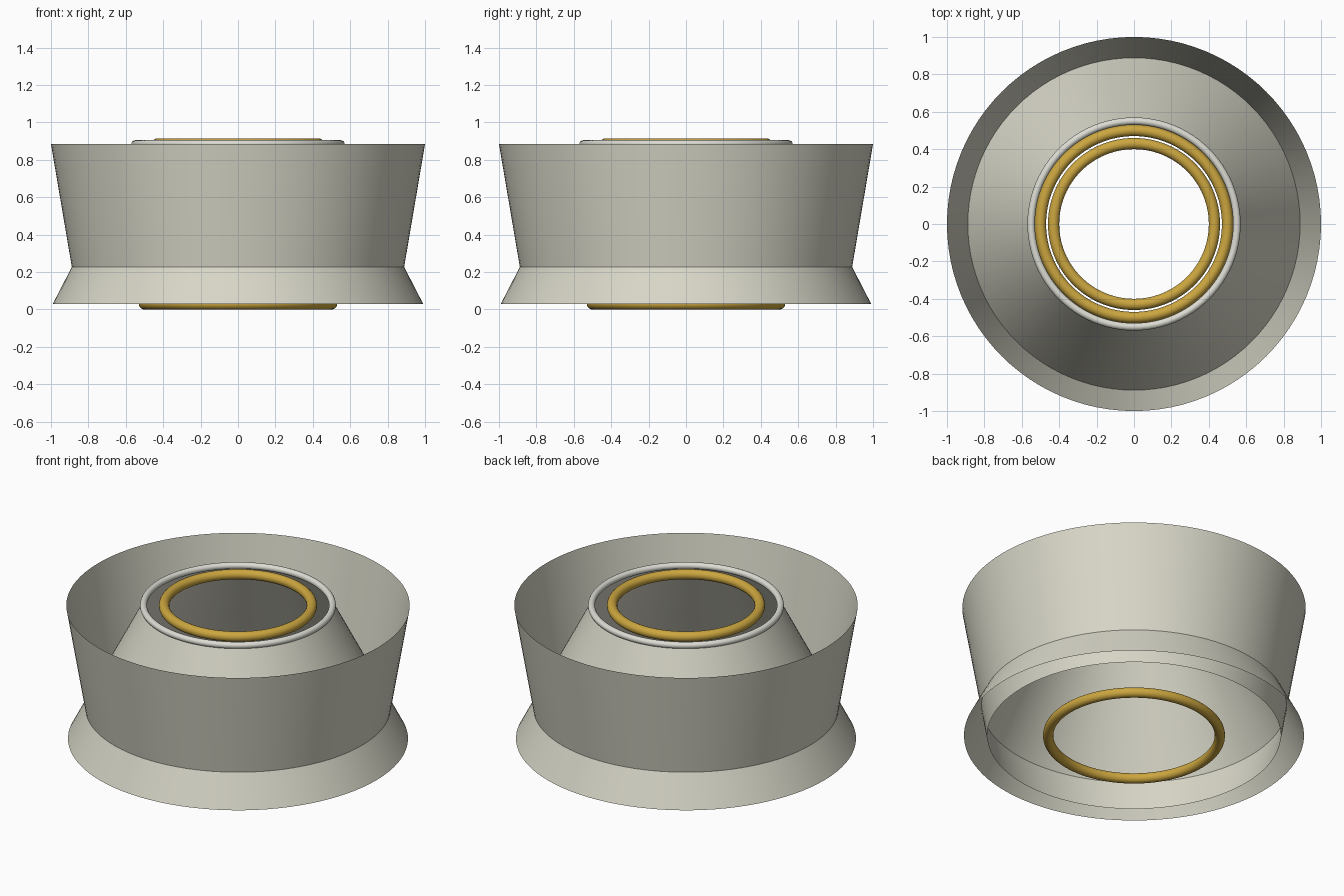
import bpy
import math

cube = bpy.data.objects.get("Cube")
if cube:
    bpy.data.objects.remove(cube, do_unlink=True)

SEGMENTS = 96
BASE_Z, RIM_Z = 0.03, 0.885


def make_material(name, rgb):
    mat = bpy.data.materials.new(name)
    mat.use_nodes = True
    colour = (*rgb, 1.0)
    mat.diffuse_color = colour
    bsdf = next(n for n in mat.node_tree.nodes if n.type == "BSDF_PRINCIPLED")
    bsdf.inputs["Base Color"].default_value = colour
    return mat


def finish(name, mat):
    obj = bpy.context.object
    obj.name = name
    obj.data.materials.append(mat)
    bpy.ops.object.shade_smooth_by_angle(angle=math.radians(40))
    return obj


def open_cone(name, bottom_radius, top_radius, mat):
    """Thin conical wall, open at both ends."""
    bpy.ops.mesh.primitive_cone_add(
        vertices=SEGMENTS, radius1=bottom_radius, radius2=top_radius,
        depth=RIM_Z - BASE_Z, end_fill_type="NOTHING",
        location=(0, 0, (RIM_Z + BASE_Z) / 2))
    return finish(name, mat)


def ring(name, radius, tube, z, mat):
    bpy.ops.mesh.primitive_torus_add(
        major_radius=radius, minor_radius=tube, major_segments=SEGMENTS,
        minor_segments=20, location=(0, 0, z))
    return finish(name, mat)


cream = make_material("warm cream", (0.68, 0.67, 0.57))
silver = make_material("pale silver", (0.72, 0.72, 0.66))
gold = make_material("gold", (0.60, 0.38, 0.05))

# Crossing conical walls
open_cone("inner_cone", 0.99, 0.55, cream)
open_cone("outer_bowl_wall", 0.855, 1.0, cream)

# Rings around the openings
ring("top_collar_ring", 0.55, 0.02, RIM_Z, silver)
ring("top_gold_ring", 0.43, 0.03, RIM_Z, gold)
ring("bottom_gold_ring", 0.50, 0.03, BASE_Z, gold)
